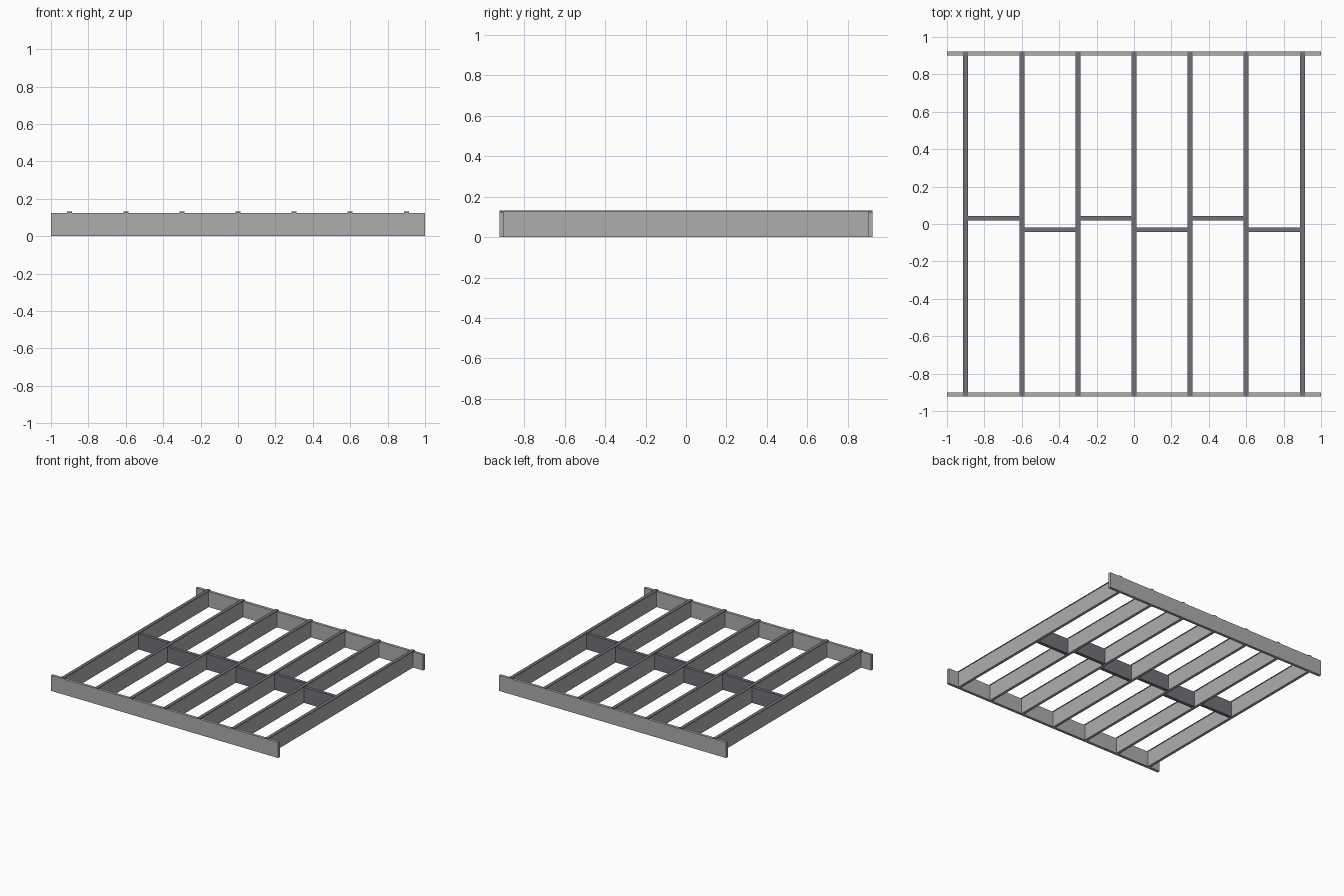
import bpy
import bmesh
from mathutils import Matrix, Vector

cube = bpy.data.objects.get("Cube")
if cube:
    bpy.data.objects.remove(cube, do_unlink=True)


def make_material(name, color):
    mat = bpy.data.materials.new(name)
    mat.use_nodes = True
    mat.diffuse_color = color
    mat.node_tree.nodes["Principled BSDF"].inputs["Base Color"].default_value = color
    return mat


def box(name, center, size, mat):
    bm = bmesh.new()
    bmesh.ops.create_cube(bm, size=1, matrix=Matrix.Diagonal(Vector((*size, 1))))
    mesh = bpy.data.meshes.new(name)
    bm.to_mesh(mesh)
    bm.free()
    mesh.materials.append(mat)
    obj = bpy.data.objects.new(name, mesh)
    obj.location = center
    bpy.context.collection.objects.link(obj)
    return obj


light = make_material("light_grey", (0.42, 0.42, 0.42, 1))
dark = make_material("dark_slate", (0.165, 0.17, 0.19, 1))

HEIGHT = 0.124      # depth of the framing boards
BOARD = 0.022       # board thickness
HALF_DEPTH = 0.923  # outer face of the rim boards
SPACING = 0.3
TAPE_WIDTH = 0.027
TAPE_THICK = 0.007
mid = HEIGHT / 2

# Rim boards at the front and back
for side, name in ((-1, "front_rim_board"), (1, "back_rim_board")):
    box(name, (0, side * (HALF_DEPTH - BOARD / 2), mid), (2, BOARD, HEIGHT), light)

# Joists with dark cap strips that run over the rim boards
for i in range(7):
    x = (i - 3) * SPACING
    box(f"joist_{i + 1}", (x, 0, mid),
        (BOARD, 2 * (HALF_DEPTH - BOARD), HEIGHT), light)
    box(f"joist_cap_{i + 1}", (x, 0, HEIGHT + TAPE_THICK / 2),
        (TAPE_WIDTH, 2 * HALF_DEPTH, TAPE_THICK), dark)

# Staggered blocking between the joists
for i in range(6):
    x = (i - 2.5) * SPACING
    y = 0.031 if i % 2 == 0 else -0.031
    box(f"blocking_{i + 1}", (x, y, mid),
        (SPACING - BOARD, 0.026, HEIGHT), dark)
